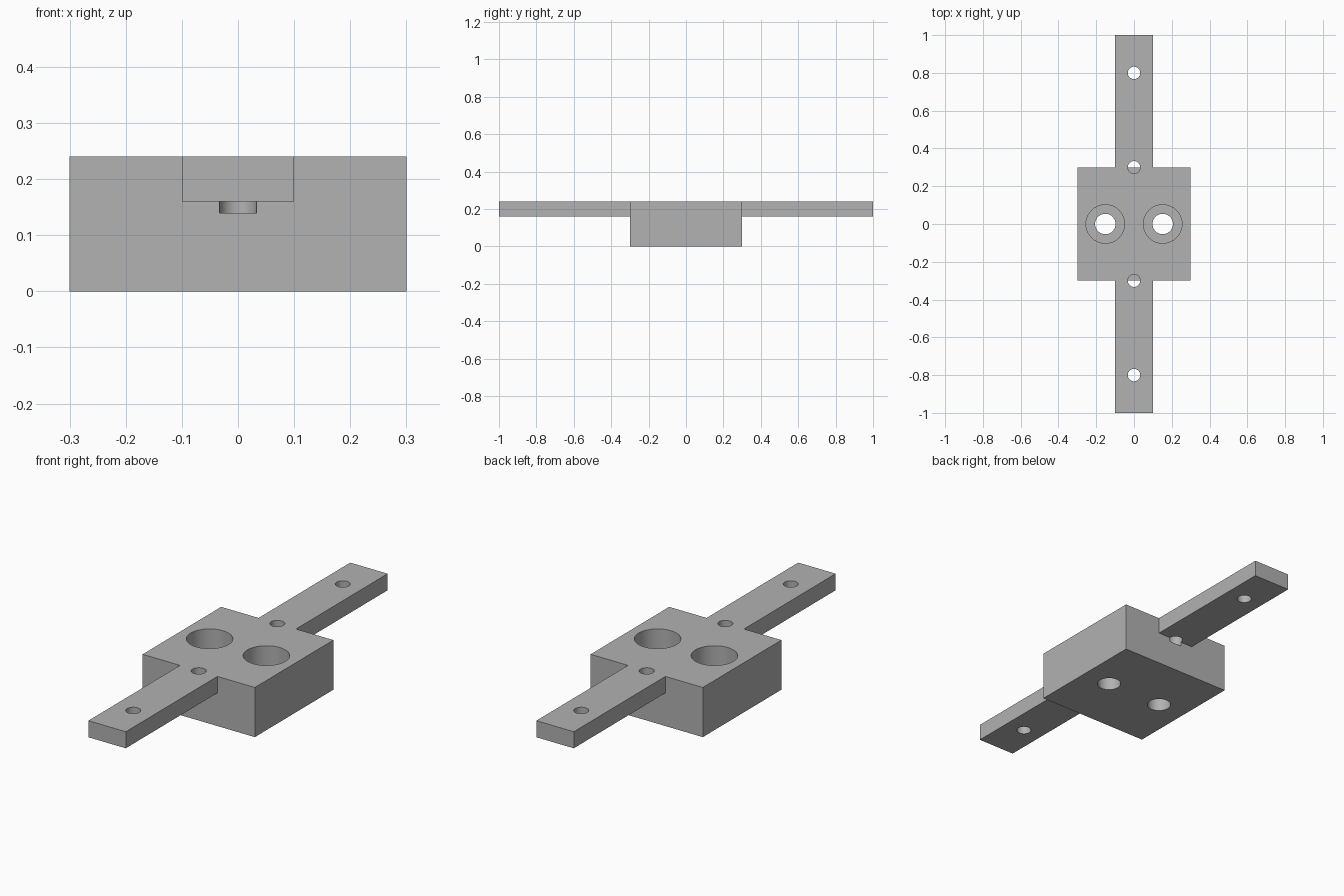
import bpy
import math

cube = bpy.data.objects.get("Cube")
if cube:
    bpy.data.objects.remove(cube, do_unlink=True)

# Plain grey material
grey = bpy.data.materials.new("machined grey")
grey.use_nodes = True
colour = (0.445, 0.445, 0.445, 1)
grey.diffuse_color = colour
grey.node_tree.nodes["Principled BSDF"].inputs["Base Color"].default_value = colour

TOP = 0.24


def box(name, width, length, bottom, top):
    bpy.ops.mesh.primitive_cube_add(size=1, location=(0, 0, (bottom + top) / 2))
    ob = bpy.context.object
    ob.name = name
    ob.scale = (width, length, top - bottom)
    bpy.ops.object.transform_apply(location=True, scale=True)
    ob.data.materials.append(grey)
    return ob


def combine(target, tool, operation):
    mod = target.modifiers.new(operation.lower(), "BOOLEAN")
    mod.operation = operation
    mod.solver = "EXACT"
    mod.object = tool
    bpy.ops.object.select_all(action="DESELECT")
    target.select_set(True)
    bpy.context.view_layer.objects.active = target
    bpy.ops.object.modifier_apply(modifier=mod.name)
    bpy.data.objects.remove(tool, do_unlink=True)


def drill(target, x, y, radius, floor):
    height = TOP + 0.1 - floor
    bpy.ops.mesh.primitive_cylinder_add(
        vertices=64, radius=radius, depth=height,
        location=(x, y, floor + height / 2))
    cutter = bpy.context.object
    cutter.name = "drill_cutter"
    cutter.hide_render = True
    cutter.data.materials.append(grey)
    combine(target, cutter, "DIFFERENCE")


# Square block joined with the long flat bar, flush on top
body = box("mounting_block", 0.6, 0.6, 0, TOP)
combine(body, box("cross_bar", 0.2, 2, 0.16, TOP), "UNION")

for side in (-1, 1):
    # Counterbored screw holes
    drill(body, side * 0.152, 0, 0.102, 0.12)
    drill(body, side * 0.152, 0, 0.054, -0.1)
    # Bar end hole, and blind hole on the block edge
    drill(body, 0, side * 0.8, 0.033, 0.05)
    drill(body, 0, side * 0.3, 0.033, 0.14)

bpy.ops.object.select_all(action="DESELECT")
body.select_set(True)
bpy.context.view_layer.objects.active = body
bpy.ops.object.shade_smooth_by_angle(angle=math.radians(30))
